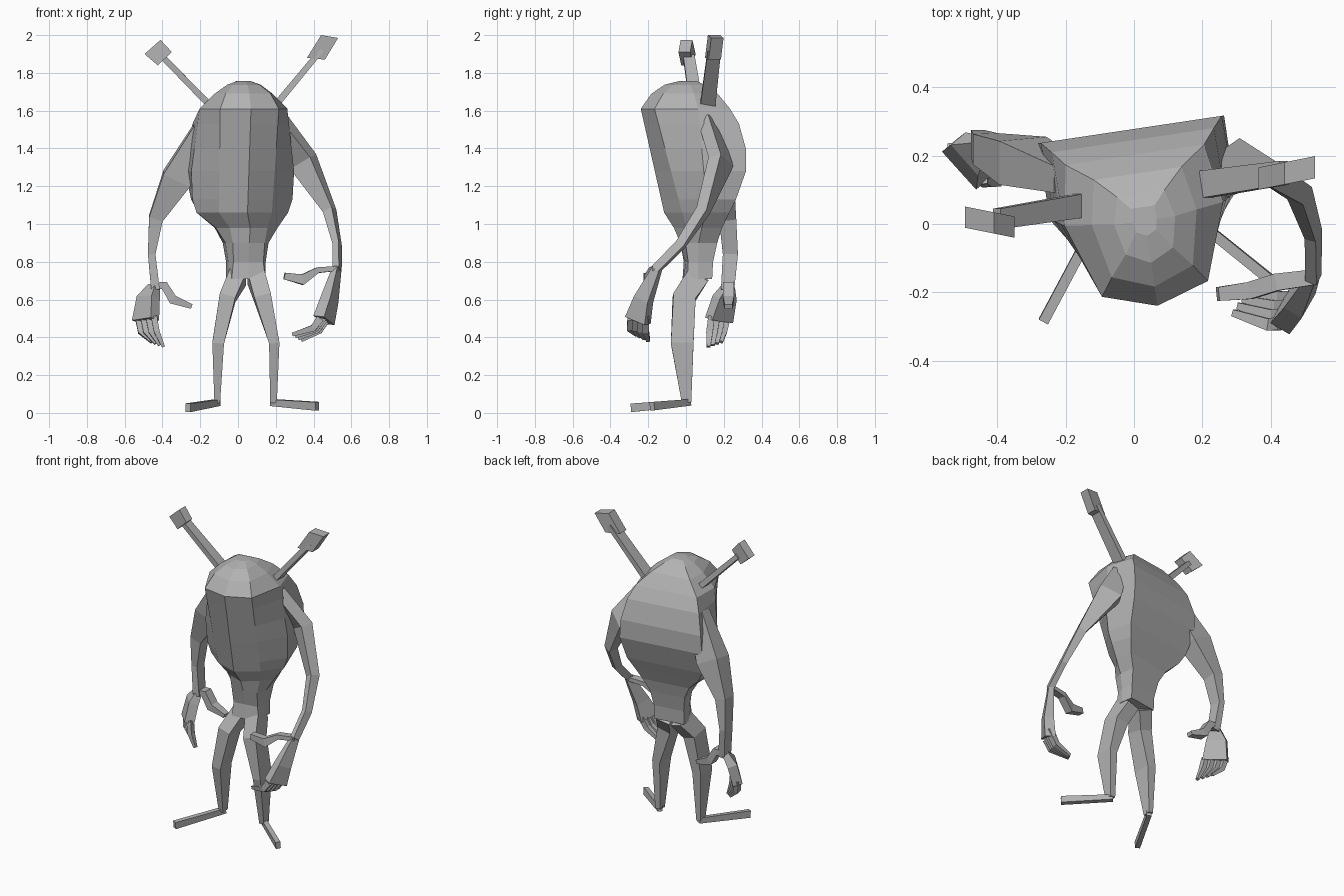
import bpy, bmesh, math
from mathutils import Vector, Matrix

grey = bpy.data.materials.new("plain grey")
grey.diffuse_color = (0.45, 0.45, 0.45, 1)


def loft(name, rings):
    """Skin a list of equal-length point rings and cap both ends."""
    bm = bmesh.new()
    loops = [[bm.verts.new(p) for p in r] for r in rings]
    n = len(loops[0])
    for a, b in zip(loops, loops[1:]):
        for i in range(n):
            j = (i + 1) % n
            bm.faces.new((a[i], a[j], b[j], b[i]))
    bm.faces.new(loops[0][::-1])
    bm.faces.new(loops[-1])
    bmesh.ops.recalc_face_normals(bm, faces=bm.faces)
    me = bpy.data.meshes.new(name)
    bm.to_mesh(me)
    bm.free()
    me.materials.append(grey)
    ob = bpy.data.objects.new(name, me)
    bpy.context.collection.objects.link(ob)
    return ob


def limb(name, path, ref=(1, 0, 0)):
    """Four-sided tapered tube; each path entry is x, y, z, width along ref, depth."""
    pts = [Vector(p[:3]) for p in path]
    rings = []
    for i, p in enumerate(pts):
        t = (pts[min(i + 1, len(pts) - 1)] - pts[max(i - 1, 0)]).normalized()
        u = Vector(ref)
        u = (u - t * u.dot(t)).normalized()
        v = t.cross(u)
        w, d = path[i][3] / 2, path[i][4] / 2
        rings.append([p + u * w * a + v * d * b for a, b in ((-1, -1), (1, -1), (1, 1), (-1, 1))])
    return loft(name, rings)


def slab(name, quad, y, slope, depth):
    """Four-cornered block seen from the front, skewed in plan."""
    x0 = sum(q[0] for q in quad) / 4
    loft(name, [[(x, y + s * depth / 2 + slope * (x - x0), z) for x, z in quad] for s in (-1, 1)])


# Body: wide flat back, rounded sides and a tall pointed front
# columns: z, back half width, back y, side half width, side y,
#          front half width, front corner y, front centre y
upper = [(1.757, .035, .05, .035, .01, .03, -.02, -.035),
         (1.737, .07, .09, .09, .01, .07, -.08, -.115),
         (1.69, .13, .15, .155, .02, .12, -.14, -.185),
         (1.61, .205, .205, .235, .03, .157, -.192, -.242)]
sides = [(1.53, .24, .248, .245), (1.40, .268, .28, .26), (1.28, .275, .28, .275),
         (1.13, .25, .23, .268), (1.06, .215, .20, .245)]
lower = [(.98, .155, .17, .165, .06, .10, -.01, -.065),
         (.90, .115, .15, .115, .05, .085, -.015, -.03),
         (.80, .10, .13, .10, .05, .08, .0, .0),
         (.71, .10, .125, .10, .05, .09, -.005, -.015)]
middle = []
for z, wb, yb, ws in sides:
    k = (1.61 - z) / .55
    middle.append((z, wb, yb, ws, .03 + .04 * k, .157 - .015 * k, -.192 + .15 * k, -.242 + .125 * k))
turn = Matrix.Rotation(math.radians(8.5), 3, 'Z')
rings = []
for z, wb, yb, ws, ys, wf, ym, yf in upper + middle + lower:
    half = [(wb, yb), (ws, ys), (wf, ym)]
    prof = half + [(0, yf)] + [(-x, y) for x, y in reversed(half)]
    shift = Vector((.033 if z > 1 else .055, 0, 0))
    rings.append([turn @ Vector((x, y, z)) + shift for x, y in prof])
loft("body", rings)

# Legs and feet
limb("left_leg", [(.0, .06, .72, .09, .12), (-.055, -.01, .61, .085, .12),
                  (-.105, -.02, .37, .062, .12), (-.11, .003, .055, .03, .05)])
limb("right_leg", [(.095, .06, .72, .09, .12), (.13, -.01, .61, .09, .12),
                   (.192, -.02, .37, .055, .12), (.188, .003, .055, .035, .05)])
limb("left_foot", [(-.105, .015, .055, .03, .035), (-.265, -.285, .027, .03, .045)])
limb("right_foot", [(.178, .015, .055, .03, .035), (.42, -.18, .035, .03, .045)])

# Antennae with block tips
Y = (0, 1, 0)
limb("left_antenna", [(-.15, .055, 1.63, .07, .035), (-.40, .015, 1.885, .06, .03)], Y)
limb("right_antenna", [(.20, .115, 1.63, .08, .035), (.44, .15, 1.92, .07, .03)], Y)
slab("left_antenna_tip", [(-.495, 1.90), (-.41, 1.975), (-.35, 1.91), (-.425, 1.84)], .005, -.2, .062)
slab("right_antenna_tip", [(.365, 1.88), (.44, 2.0), (.53, 1.985), (.46, 1.87)], .15, .2, .065)

# Arms
limb("left_arm", [(-.19, .135, 1.50, .10, .08), (-.325, .185, 1.24, .155, .13),
                  (-.435, .22, 1.03, .075, .09), (-.457, .235, .84, .04, .08),
                  (-.437, .22, .65, .045, .07)])
limb("right_arm", [(.21, .115, 1.55, .09, .07), (.345, .185, 1.33, .14, .075),
                   (.485, .09, 1.07, .055, .06), (.525, -.03, .89, .035, .05),
                   (.525, -.16, .76, .035, .045)], (1, -.5, 0))

# Palms, turned across the body
limb("left_palm", [(-.445, .225, .67, .06, .04), (-.475, .205, .61, .12, .06),
                   (-.49, .175, .49, .15, .06)], (.65, -.76, 0))
limb("right_palm", [(.525, -.15, .77, .045, .03), (.485, -.225, .60, .09, .06),
                    (.455, -.255, .49, .125, .065)], (.5, .85, 0))

# Fingers
for i in range(4):
    k = i / 3
    limb(f"left_finger_{i + 1}",
         [(-.53 + .085 * k, .22 - .085 * k, .51, .032, .035),
          (-.515 + .085 * k, .20 - .075 * k, .43, .03, .035),
          (-.455 + .06 * k, .185 - .065 * k, .375 - .025 * k, .016, .02)])
    limb(f"right_finger_{i + 1}",
         [(.485 - .05 * k, -.215 - .075 * k, .52 - .02 * k, .04, .04),
          (.43 - .03 * k, -.215 - .08 * k, .435 + .015 * k, .035, .035),
          (.335 - .045 * k, -.20 - .06 * k, .385 + .03 * k, .02, .02)], Y)

# Thumbs
limb("left_thumb", [(-.45, .225, .67, .06, .04), (-.39, .225, .675, .06, .045),
                    (-.345, .225, .60, .06, .05), (-.245, .225, .563, .04, .025)], Y)
limb("right_thumb", [(.53, -.155, .765, .045, .025), (.42, -.17, .755, .05, .03),
                     (.34, -.195, .705, .05, .055), (.245, -.205, .725, .04, .035)], Y)
